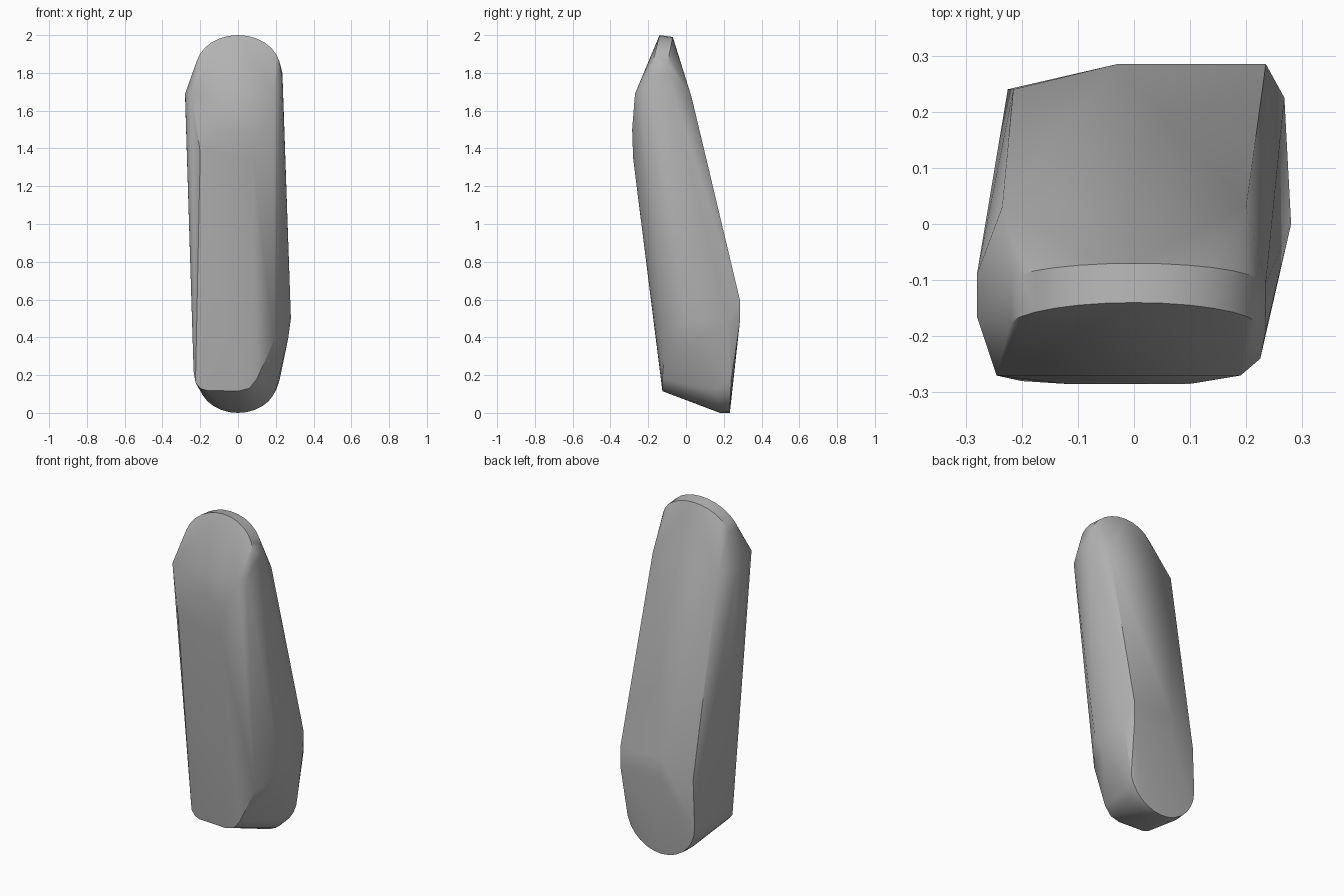
import bpy, bmesh, math

old = bpy.data.objects.get("Cube")
if old:
    bpy.data.objects.remove(old)


def arc(width, z_tip, depth, y_tip, y_side, steps=14):
    """Half-ellipse rim whose y eases from the tip to the sides."""
    pts = []
    for i in range(steps + 1):
        a = math.pi * (i / steps - 0.5)
        drop = 1 - math.cos(a)
        pts.append((width * math.sin(a), y_tip + (y_side - y_tip) * drop, z_tip + depth * drop))
    return pts


# Rounded rims of the top and bottom ends
points = arc(0.225, 2.0, -0.18, -0.14, -0.185)
points += arc(0.225, 1.99, -0.17, -0.07, -0.105)
points += arc(0.225, 0.0, 0.22, 0.232, 0.24)
points += arc(0.205, 0.0, 0.16, 0.18, 0.15)

# Sloped front cap and the bulge below it
points += [(-0.245, -0.27, 1.69), (0.19, -0.27, 1.69),
           (-0.12, -0.285, 1.5), (0.1, -0.285, 1.5),
           (-0.2, -0.28, 1.38), (0.08, -0.28, 1.35),
           (0.225, -0.24, 1.7), (0.235, -0.19, 1.77), (0.235, -0.105, 1.8)]
# Right shoulder
points += [(-0.28, -0.09, 1.67), (-0.28, -0.165, 1.69), (-0.235, 0.03, 1.66), (0.2, 0.03, 1.67)]
# Front foot edge
points += [(-0.235, -0.11, 0.22), (-0.225, -0.118, 0.16), (-0.2, -0.12, 0.13),
           (-0.17, -0.122, 0.12), (0.0, -0.125, 0.115), (0.06, -0.125, 0.13),
           (0.1, -0.125, 0.18), (0.19, -0.11, 0.38)]
# Right foot corner
points += [(-0.24, 0.0, 0.4), (-0.228, 0.22, 0.29), (-0.215, 0.24, 0.5)]
# Left hip and back heel
points += [(0.28, 0.0, 0.5), (0.268, 0.225, 0.48), (0.265, 0.05, 0.39),
           (-0.03, 0.285, 0.6), (-0.03, 0.283, 0.48),
           (0.235, 0.285, 0.6), (0.235, 0.285, 0.48)]

# Wrap the rims and corners into one solid
bm = bmesh.new()
for p in points:
    bm.verts.new(p)
hull = bmesh.ops.convex_hull(bm, input=bm.verts[:])
loose = [v for v in bm.verts if not v.link_faces]
bmesh.ops.delete(bm, geom=loose, context="VERTS")
bmesh.ops.recalc_face_normals(bm, faces=bm.faces[:])
mesh = bpy.data.meshes.new("stone_slab")
bm.to_mesh(mesh)
bm.free()
slab = bpy.data.objects.new("stone_slab", mesh)
bpy.context.collection.objects.link(slab)

# Plain grey finish
grey = bpy.data.materials.new("stone_grey")
grey.use_nodes = True
color = (0.45, 0.45, 0.45, 1)
grey.diffuse_color = color
grey.node_tree.nodes["Principled BSDF"].inputs["Base Color"].default_value = color
mesh.materials.append(grey)

# Smooth broad faces, keep the rims crisp
bpy.ops.object.select_all(action="DESELECT")
slab.select_set(True)
bpy.context.view_layer.objects.active = slab
bpy.ops.object.shade_smooth_by_angle(angle=math.radians(30))
